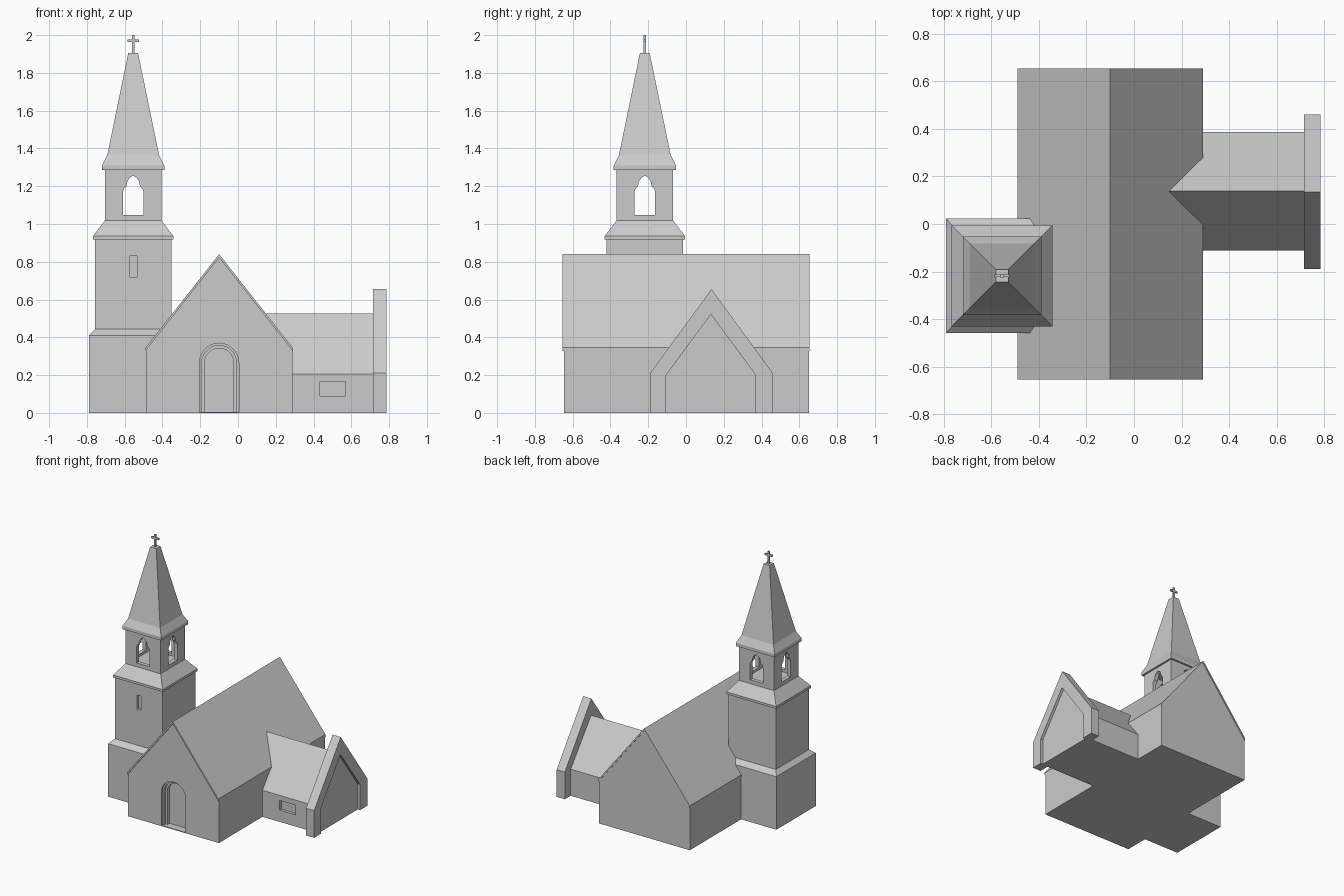
import bpy, bmesh
from math import sin, cos, pi

if "Cube" in bpy.data.objects:
    bpy.data.objects.remove(bpy.data.objects["Cube"])


def make(name, verts, faces):
    me = bpy.data.meshes.new(name)
    me.from_pydata(verts, [], faces)
    bm = bmesh.new()
    bm.from_mesh(me)
    bmesh.ops.recalc_face_normals(bm, faces=bm.faces)
    bm.to_mesh(me)
    bm.free()
    ob = bpy.data.objects.new(name, me)
    bpy.context.collection.objects.link(ob)
    return ob


def prism(name, pts, axis, a, b):
    """Extrude an upright profile along x (points are y,z) or y (points are x,z)."""
    n = len(pts)
    verts = [(d, p, z) if axis == 'x' else (p, d, z) for d in (a, b) for p, z in pts]
    faces = [tuple(range(n)), tuple(range(2 * n - 1, n - 1, -1))]
    faces += [(i, (i + 1) % n, n + (i + 1) % n, n + i) for i in range(n)]
    return make(name, verts, faces)


def box(name, x0, x1, y0, y1, z0, z1):
    return prism(name, [(x0, z0), (x1, z0), (x1, z1), (x0, z1)], 'y', y0, y1)


def stack(name, cx, cy, rings):
    """Square tower section through rings of (z, half x, half y)."""
    verts = [(cx + sx * hx, cy + sy * hy, z) for z, hx, hy in rings
             for sx, sy in ((-1, -1), (1, -1), (1, 1), (-1, 1))]
    last = 4 * (len(rings) - 1)
    faces = [(3, 2, 1, 0), tuple(range(last, last + 4))]
    faces += [(r + i, r + (i + 1) % 4, r + 4 + (i + 1) % 4, r + 4 + i)
              for r in range(0, last, 4) for i in range(4)]
    return make(name, verts, faces)


def cut(target, cutter):
    cutter.hide_render = True
    mod = target.modifiers.new("cut", 'BOOLEAN')
    mod.operation = 'DIFFERENCE'
    mod.solver = 'EXACT'
    mod.object = cutter
    bpy.context.view_layer.objects.active = target
    bpy.ops.object.modifier_apply(modifier=mod.name)
    bpy.data.objects.remove(cutter)


def gable(c, half, eave, apex, base=0.0):
    return [(c - half, base), (c + half, base), (c + half, eave), (c, apex), (c - half, eave)]


def arch(c, r, spring, base, n=14):
    return [(c - r, base), (c + r, base)] + [
        (c + r * cos(pi * i / n), spring + r * sin(pi * i / n)) for i in range(n + 1)]


# Nave walls with a stepped round-arched doorway
nave = prism("nave_walls", gable(-0.1, 0.388, 0.335, 0.83), 'y', -0.645, 0.65)
for r, depth in ((0.104, 0.015), (0.092, 0.035), (0.077, 0.06)):
    cut(nave, prism("door_cutter", arch(-0.1, r, 0.265, 0.006), 'y', -0.7, -0.645 + depth))

# Nave roof, a thin chevron projecting slightly at the front
prism("nave_roof", [(-0.49, 0.345), (-0.1, 0.84), (0.29, 0.345),
                    (0.29, 0.327), (-0.1, 0.822), (-0.49, 0.327)], 'y', -0.655, 0.655)

# Side wing with a small window
wing = prism("side_wing", gable(0.138, 0.25, 0.205, 0.527), 'x', 0.0, 0.73)
cut(wing, box("window_cutter", 0.435, 0.57, -0.2, -0.09, 0.09, 0.165))

# Raised end gable of the wing, with a recessed panel
end = prism("wing_end_gable", gable(0.135, 0.325, 0.21, 0.655), 'x', 0.715, 0.785)
cut(end, prism("panel_cutter", gable(0.132, 0.237, 0.2, 0.522, -0.05), 'x', 0.765, 0.9))

# Tower base, shaft and sloped ledge
CX, CY = -0.555, -0.218
stack("tower_base", CX, CY, [(0, .235, .241), (.41, .235, .241), (.443, .203, .203)])
shaft = stack("tower_shaft", CX, CY, [(0.40, .2025, .2025), (.93, .2025, .2025)])
cut(shaft, box("slit_cutter", -0.572, -0.535, -0.5, CY - 0.18, 0.72, 0.83))
stack("tower_ledge", CX, CY, [(.918, .2125, .2125), (.936, .2125, .2125), (1.018, .15, .15)])

# Open belfry: hollow box with shouldered pointed openings on all four sides
belfry = stack("belfry", CX, CY, [(1.01, .15, .15), (1.295, .15, .15)])
cut(belfry, stack("hollow_cutter", CX, CY, [(1.03, .12, .12), (1.28, .12, .12)]))
side = [(.055, 1.048), (.055, 1.17), (.049, 1.188), (.036, 1.2), (.031, 1.225), (.02, 1.243)]
for axis, c, d in (('y', CX, CY), ('x', CY, CX)):
    outline = [(c + x, z) for x, z in side] + [(c, 1.256)] + [(c - x, z) for x, z in side[::-1]]
    cut(belfry, prism("opening_cutter", outline, axis, d - 0.3, d + 0.3))

# Spire with flared eaves
stack("spire", CX, CY, [(1.285, .165, .165), (1.31, .165, .165),
                        (1.365, .137, .137), (1.905, .026, .026)])

# Cross
box("cross_post", CX - .007, CX + .007, CY - .007, CY + .007, 1.89, 2.0)
box("cross_arm", CX - .031, CX + .031, CY - .006, CY + .006, 1.964, 1.978)
